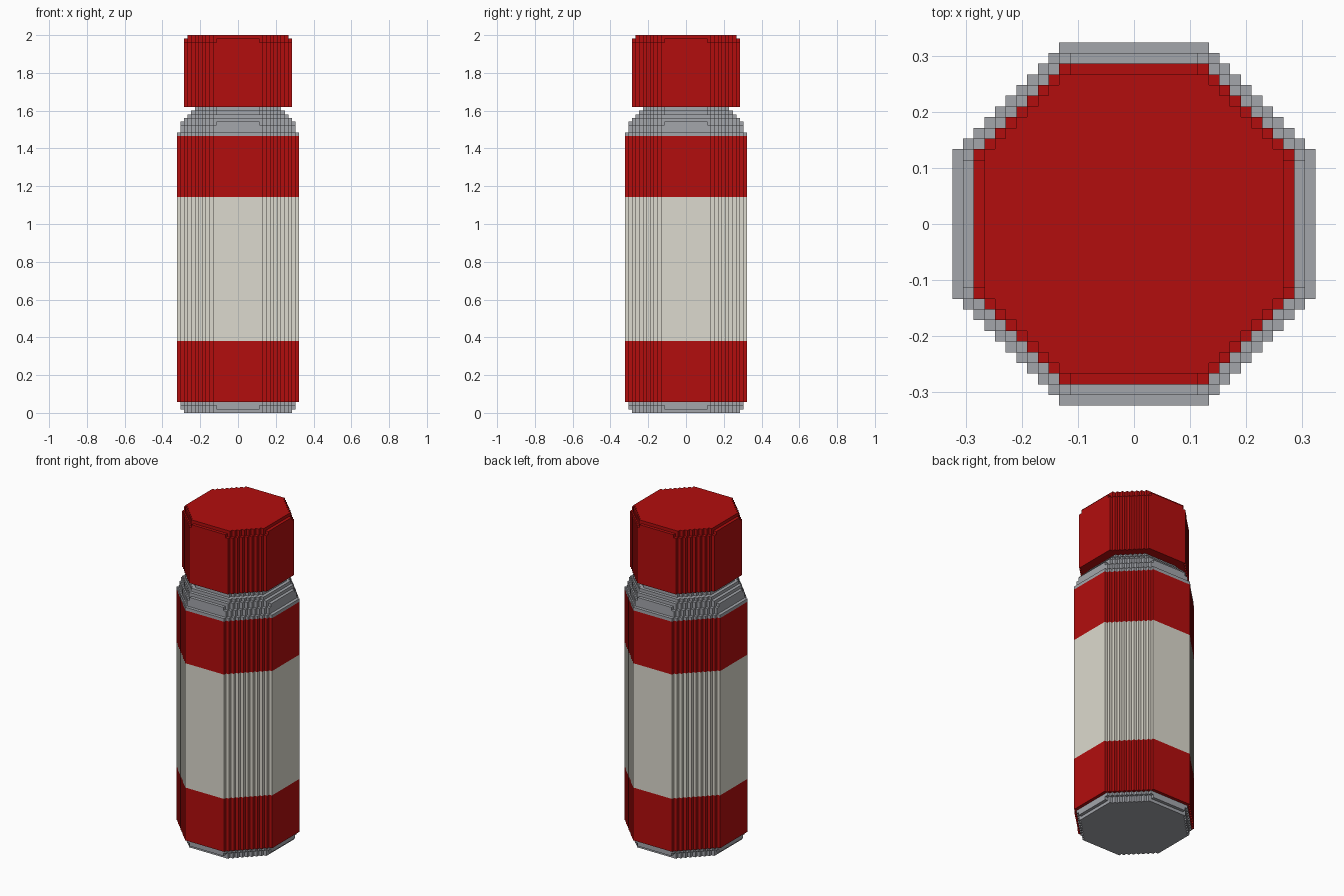
import bpy

if "Cube" in bpy.data.objects:
    bpy.data.objects.remove(bpy.data.objects["Cube"])

V = 2 / 105  # size of one block step


def material(name, rgb):
    m = bpy.data.materials.new(name)
    m.diffuse_color = (*rgb, 1)
    m.use_nodes = True
    m.node_tree.nodes["Principled BSDF"].inputs["Base Color"].default_value = m.diffuse_color
    return m


MATS = [material("red paint", (0.45, 0.004, 0.004)),
        material("cream paint", (0.72, 0.70, 0.62)),
        material("grey metal", (0.37, 0.38, 0.41))]
RED, CREAM, GREY = range(3)


def half_width(shape, j):
    """Half width of row j of a stepped octagon (radius, diagonal sum)."""
    r, s = shape
    k = j if j >= 0 else -1 - j
    return 0 if k >= r else min(r, s - k)


def outline(shape):
    """Counter-clockwise stepped outline of the octagon."""
    right = []
    for j in range(-shape[0], shape[0]):
        w = half_width(shape, j)
        right += [(w, j), (w, j + 1)]
    pts = right + [(-x, y) for x, y in reversed(right)]
    return [p for i, p in enumerate(pts) if p != pts[i - 1]]


def build(name, layers, below=(0, 0), above=(0, 0)):
    """Stack layers (z0, z1, shape, colour); flat ledges only where exposed."""
    verts, faces, cols = [], [], []

    def quad(pts, col):
        faces.append(range(len(verts), len(verts) + 4))
        verts.extend((x * V, y * V, z * V) for x, y, z in pts)
        cols.append(col)

    def ledge(lower, upper, z, col_low, col_up):
        for j in range(-17, 17):
            a, b = half_width(lower, j), half_width(upper, j)
            lo, hi = min(a, b), max(a, b)
            if lo == hi:
                continue
            for x0, x1 in ((lo, hi), (-hi, -lo)):
                p = [(x0, j, z), (x1, j, z), (x1, j + 1, z), (x0, j + 1, z)]
                quad(p if a > b else p[::-1], col_low if a > b else col_up)

    prev, pcol = below, 0
    for z0, z1, shape, col in layers:
        ledge(prev, shape, z0, pcol, col)
        pts = outline(shape)
        for i, (x, y) in enumerate(pts):
            px, py = pts[i - 1]
            quad([(px, py, z0), (x, y, z0), (x, y, z1), (px, py, z1)], col)
        prev, pcol = shape, col
    ledge(prev, above, layers[-1][1], pcol, 0)

    me = bpy.data.meshes.new(name)
    me.from_pydata(verts, [], faces)
    for m in MATS:
        me.materials.append(m)
    for p, c in zip(me.polygons, cols):
        p.material_index = c
    ob = bpy.data.objects.new(name, me)
    bpy.context.collection.objects.link(ob)


NECK = (12, 17)
BODY = (17, 23)

# bottle: rounded base, painted bands, stepped shoulder and neck
build("bottle_body", [
    (0, 1, (15, 21), GREY), (1, 2, (16, 21), GREY), (2, 3, (16, 22), GREY),
    (3, 20, BODY, RED), (20, 60, BODY, CREAM), (60, 77, BODY, RED),
    (77, 78, BODY, GREY), (78, 80, (16, 22), GREY), (80, 81, (16, 21), GREY),
    (81, 82, (15, 21), GREY), (82, 83, (14, 20), GREY),
    (83, 84, (13, 18), GREY), (84, 85, NECK, GREY)], above=NECK)

# cap with slightly eased top edge
build("cap", [(85, 103, (15, 21), RED), (103, 104, (15, 20), RED),
              (104, 105, (14, 20), RED)], below=NECK)
